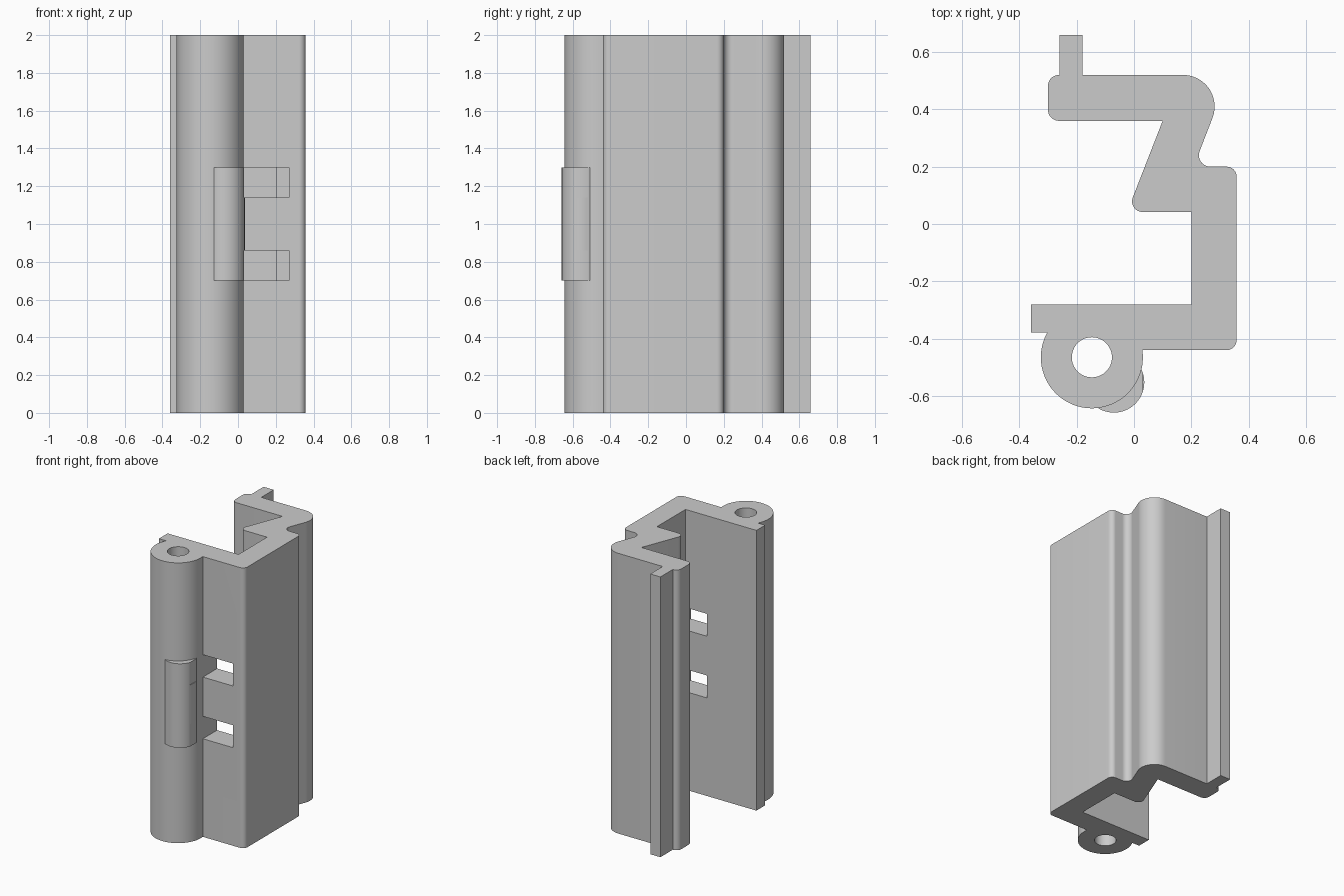
import bpy, bmesh
from math import sin, cos, radians
from mathutils import Vector

old = bpy.data.objects.get("Cube")
if old:
    bpy.data.objects.remove(old, do_unlink=True)

HEIGHT = 2.0
BARREL = Vector((-0.147, -0.465))
BARREL_R = 0.178

grey = bpy.data.materials.new("plain grey")
grey.use_nodes = True
colour = (0.6, 0.6, 0.6, 1)
grey.diffuse_color = colour
grey.node_tree.nodes["Principled BSDF"].inputs["Base Color"].default_value = colour


def arc(centre, r, a0, a1, n):
    """Points along an arc, angles in degrees."""
    angles = [radians(a0 + (a1 - a0) * i / n) for i in range(n + 1)]
    return [centre + r * Vector((cos(a), sin(a))) for a in angles]


def fillet(prev, corner, nxt, r, n=12):
    """Round one corner of an outline."""
    u, v = (prev - corner).normalized(), (nxt - corner).normalized()
    half = u.angle(v) / 2
    centre = corner + (u + v).normalized() * (r / sin(half))
    t = r * cos(half) / sin(half)
    start, end = corner + u * t - centre, corner + v * t - centre
    points = []
    for i in range(n + 1):
        k = i / n
        sweep = start.angle(end)
        points.append(centre + (start * sin((1 - k) * sweep) + end * sin(k * sweep)) / sin(sweep))
    return points


def prism(name, outline, z0, z1):
    """Extrude a closed outline between two heights."""
    bm = bmesh.new()
    base = bm.faces.new([bm.verts.new((p.x, p.y, z0)) for p in outline])
    top = bmesh.ops.extrude_face_region(bm, geom=[base])["geom"]
    verts = [g for g in top if isinstance(g, bmesh.types.BMVert)]
    bmesh.ops.translate(bm, verts=verts, vec=(0, 0, z1 - z0))
    bmesh.ops.recalc_face_normals(bm, faces=bm.faces)
    mesh = bpy.data.meshes.new(name)
    bm.to_mesh(mesh)
    bm.free()
    mesh.materials.append(grey)
    obj = bpy.data.objects.new(name, mesh)
    bpy.context.collection.objects.link(obj)
    return obj


def combine(target, tool, operation):
    """Apply a boolean and remove the tool."""
    tool.hide_render = True
    mod = target.modifiers.new(operation, "BOOLEAN")
    mod.object, mod.operation, mod.solver = tool, operation, "EXACT"
    bpy.context.view_layer.objects.active = target
    bpy.ops.object.modifier_apply(modifier=mod.name)
    bpy.data.objects.remove(tool, do_unlink=True)


# Profile corners (x, y, rounding), clockwise from the rear tongue to the barrel
rear = [(-0.26, 0.66, 0), (-0.18, 0.66, 0), (-0.18, 0.52, 0),
        (0.332, 0.52, 0.11), (0.208, 0.2, 0.04),
        (0.358, 0.2, 0.035), (0.358, -0.44, 0.035), (0.03, -0.44, 0)]
# Front lip, inner channel and rear flange
inner = [(-0.302, -0.378, 0), (-0.36, -0.378, 0), (-0.36, -0.28, 0),
         (0.2, -0.28, 0), (0.2, 0.042, 0), (-0.024, 0.042, 0.037),
         (0.1, 0.36, 0), (-0.3, 0.36, 0.038), (-0.3, 0.52, 0.038), (-0.26, 0.52, 0)]

corners = rear + inner
outline = []
for i, (x, y, r) in enumerate(corners):
    here = Vector((x, y))
    if r:
        before = Vector(corners[i - 1][:2])
        after = Vector(corners[(i + 1) % len(corners)][:2])
        outline += fillet(before, here, after, r)
    else:
        outline.append(here)
    if i == len(rear) - 1:
        # Barrel wall between the front plate and the lip
        outline += arc(BARREL, BARREL_R, 8, -209.4, 64)[1:-1]

body = prism("hinge_profile", outline, 0, HEIGHT)

# Raised pad on the middle of the barrel
pad = prism("barrel_pad", arc(Vector((-0.07, -0.552)), 0.106, 0, 360, 64)[:-1], 0.7, 1.3)
combine(body, pad, "UNION")

# Pin bore through the barrel
bore = prism("pin_bore", arc(BARREL, 0.07, 0, 360, 48)[:-1], -0.1, HEIGHT + 0.1)
combine(body, bore, "DIFFERENCE")

# Two slots through the front plate, biting into the side wall
for z0 in (0.7, 1.14):
    box = [Vector(p) for p in ((0.031, -0.7), (0.27, -0.7), (0.27, -0.28), (0.031, -0.28))]
    slot = prism("slot_cutter", box, z0, z0 + 0.16)
    combine(body, slot, "DIFFERENCE")

bpy.ops.object.select_all(action="DESELECT")
body.select_set(True)
bpy.context.view_layer.objects.active = body
bpy.ops.object.shade_smooth_by_angle(angle=radians(30))
